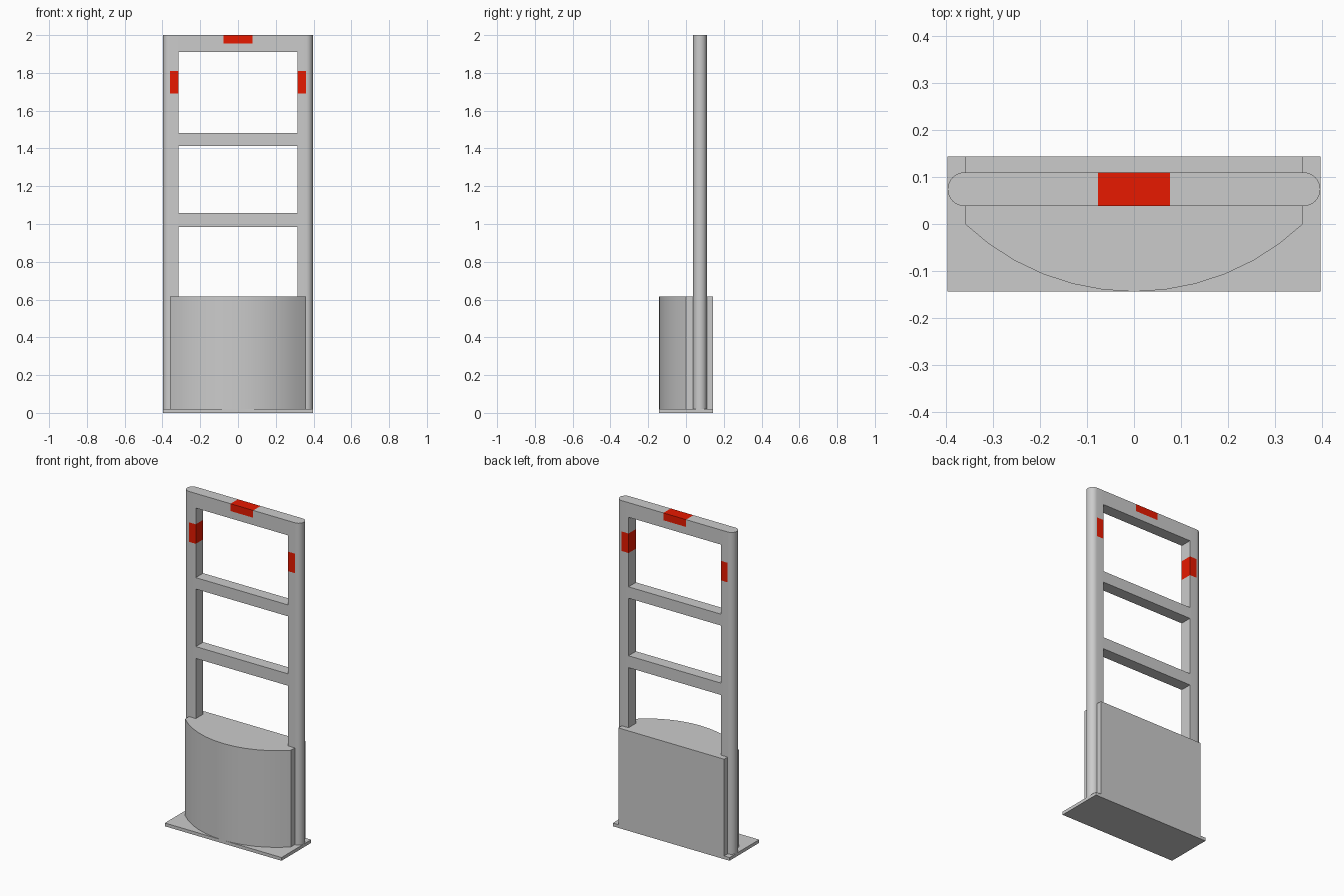
import bpy, bmesh
from math import sin, cos, pi, asin, sqrt

if "Cube" in bpy.data.objects:
    bpy.data.objects.remove(bpy.data.objects["Cube"])


def prism(name, outline, z0, z1):
    """Extrude a counter-clockwise xy outline from z0 to z1."""
    bm = bmesh.new()
    face = bm.faces.new([bm.verts.new((x, y, z0)) for x, y in outline])
    ext = bmesh.ops.extrude_face_region(bm, geom=[face], use_keep_orig=True)
    top = [v for v in ext["geom"] if isinstance(v, bmesh.types.BMVert)]
    bmesh.ops.translate(bm, verts=top, vec=(0, 0, z1 - z0))
    bmesh.ops.recalc_face_normals(bm, faces=bm.faces)
    mesh = bpy.data.meshes.new(name)
    bm.to_mesh(mesh)
    bm.free()
    ob = bpy.data.objects.new(name, mesh)
    bpy.context.collection.objects.link(ob)
    return ob


def rect(x, y0, y1):
    return [(-x, y0), (x, y0), (x, y1), (-x, y1)]


def activate(ob):
    bpy.ops.object.select_all(action="DESELECT")
    ob.select_set(True)
    bpy.context.view_layer.objects.active = ob


def smooth(ob):
    activate(ob)
    bpy.ops.object.shade_smooth_by_angle(angle=pi / 6)


W, D, PLATE = 0.397, 0.144, 0.02

# Floor plate
prism("base_plate", rect(W, -D, D), 0, PLATE)

# Cabinet with a bowed front
cw = 0.36
R = (cw**2 + D**2) / (2 * D)
half = asin(cw / R)
bow = [(R * sin(a), R - D - R * cos(a))
       for a in (half * (i / 6 - 1) for i in range(13))]
smooth(prism("cabinet", bow + [(cw, D), (-cw, D)], PLATE, 0.615))

# Upright frame: stadium section with three window openings
r, yc = 0.036, 0.074
cx = W - r
stadium = [(s * (cx + r * cos(a)), yc + s * r * sin(a))
           for s in (1, -1)
           for a in (pi * (i / 16 - 0.5) for i in range(17))]
frame = prism("frame", stadium, PLATE, 2)
activate(frame)
for z0, z1 in ((0.3, 0.985), (1.058, 1.412), (1.482, 1.91)):
    cutter = prism("window_cutter", rect(0.314, -0.2, 0.3), z0, z1)
    cutter.hide_render = True
    mod = frame.modifiers.new("window", "BOOLEAN")
    mod.operation, mod.solver, mod.object = "DIFFERENCE", "EXACT", cutter
    bpy.ops.object.modifier_apply(modifier=mod.name)
    bpy.data.objects.remove(cutter)

# Flush red markers on the top rail and both posts
grey = bpy.data.materials.new("grey")
grey.diffuse_color = (0.8, 0.8, 0.8, 1)
grey.use_nodes = True
grey.node_tree.nodes["Principled BSDF"].inputs["Base Color"].default_value = grey.diffuse_color
red = bpy.data.materials.new("red")
red.diffuse_color = (0.8, 0.01, 0.0, 1)
red.use_nodes = True
red.node_tree.nodes["Principled BSDF"].inputs["Base Color"].default_value = red.diffuse_color
frame.data.materials.clear()
frame.data.materials.append(grey)
frame.data.materials.append(red)
bm = bmesh.new()
bm.from_mesh(frame.data)
cuts = [((x, 0, 0), (1, 0, 0)) for x in (-cx, -0.314, -0.077, 0.077, 0.314, cx)]
cuts += [((0, 0, z), (0, 0, 1)) for z in (1.69, 1.81, 1.91, 1.955)]
for co, no in cuts:
    bmesh.ops.bisect_plane(bm, geom=bm.verts[:] + bm.edges[:] + bm.faces[:],
                           dist=1e-5, plane_co=co, plane_no=no)
for f in bm.faces:
    c = f.calc_center_median()
    top = abs(c.x) < 0.077 and c.z > 1.955
    side = abs(c.x) < cx - 1e-4 and 1.69 < c.z < 1.81
    f.material_index = int(top or side)
bm.to_mesh(frame.data)
bm.free()
smooth(frame)
